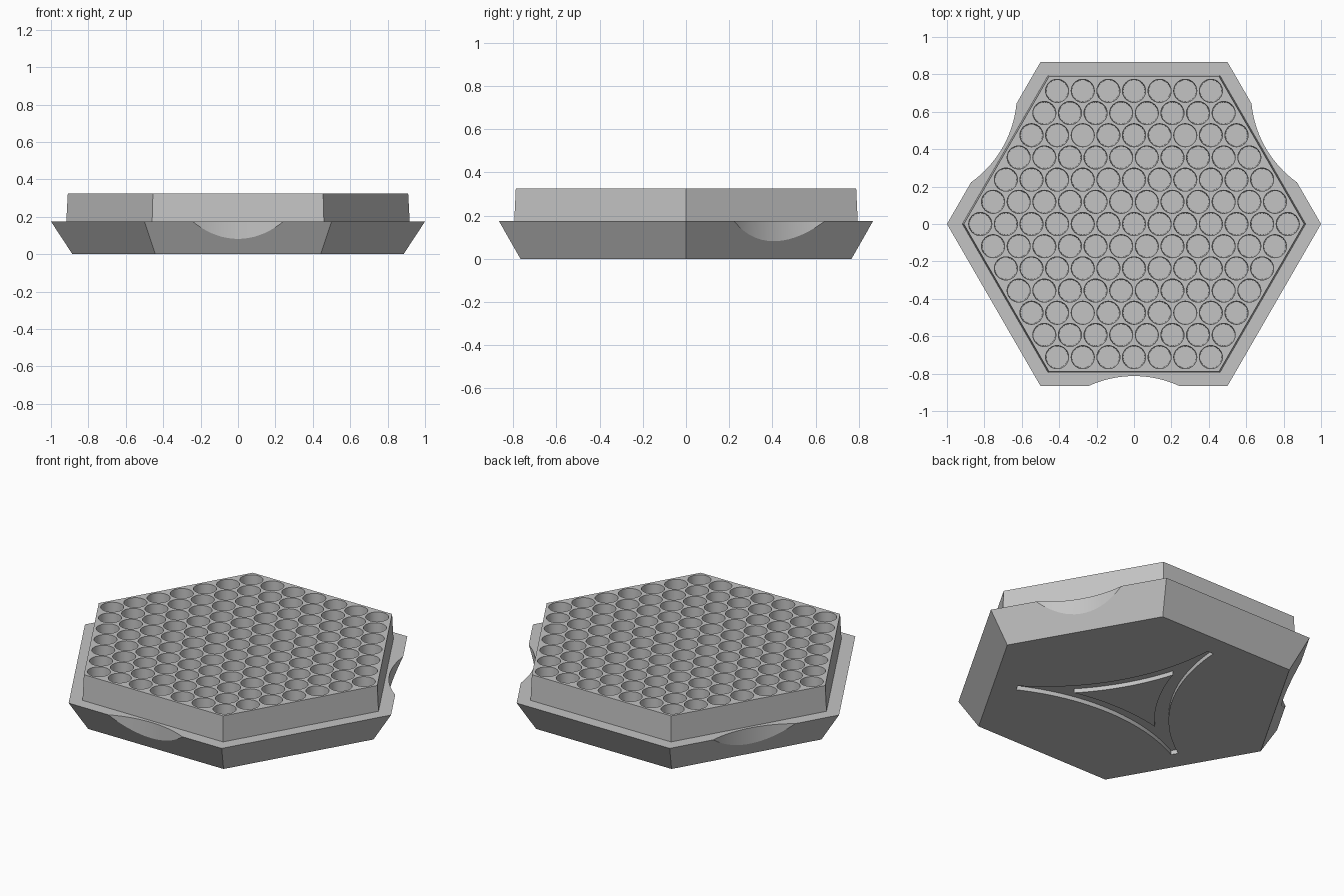
import bpy, bmesh
from math import sin, cos, pi, radians, asin, acos
from mathutils import Matrix, Vector

if "Cube" in bpy.data.objects:
    bpy.data.objects.remove(bpy.data.objects["Cube"], do_unlink=True)

PITCH, RINGS = 0.137, 6            # well spacing and rings around the centre
SIDE_ANGLES = (-90, 30, 150)       # sides carrying finger scoops and groove arcs
ARC_DIST = 1.396                   # distance of scoop and groove arc centres

grey = bpy.data.materials.new("light grey plastic")
grey.use_nodes = True
colour = (0.55, 0.55, 0.55, 1)
grey.diffuse_color = colour
grey.node_tree.nodes["Principled BSDF"].inputs["Base Color"].default_value = colour


def make_object(name, bm):
    bmesh.ops.recalc_face_normals(bm, faces=bm.faces)
    mesh = bpy.data.meshes.new(name)
    bm.to_mesh(mesh)
    bm.free()
    mesh.materials.append(grey)
    obj = bpy.data.objects.new(name, mesh)
    bpy.context.collection.objects.link(obj)
    return obj


def cone(bm, x, y, z0, z1, r0, r1, sides):
    bmesh.ops.create_cone(bm, cap_ends=True, segments=sides, radius1=r0, radius2=r1,
                          depth=z1 - z0, matrix=Matrix.Translation((x, y, (z0 + z1) / 2)))


def cut(target, cutter):
    cutter.hide_render = True
    mod = target.modifiers.new(cutter.name, 'BOOLEAN')
    mod.operation, mod.solver, mod.object = 'DIFFERENCE', 'EXACT', cutter
    bpy.context.view_layer.objects.active = target
    bpy.ops.object.modifier_apply(modifier=mod.name)
    bpy.data.objects.remove(cutter, do_unlink=True)


# Hexagonal body: flared foot, ledge, slightly drafted upper block
bm = bmesh.new()
loops = [[bm.verts.new((r * cos(k * pi / 3), r * sin(k * pi / 3), z)) for k in range(6)]
         for r, z in ((0.885, 0), (1.0, 0.175), (0.918, 0.175), (0.91, 0.325))]
for low, high in zip(loops, loops[1:]):
    for k in range(6):
        j = (k + 1) % 6
        bm.faces.new((low[k], low[j], high[j], high[k]))
bm.faces.new(loops[0])
bm.faces.new(loops[-1])
body = make_object("hexagonal_tray", bm)

# Finger scoops in three alternate sides of the foot
bm = bmesh.new()
for deg in SIDE_ANGLES:
    a = radians(deg)
    cone(bm, ARC_DIST * cos(a), ARC_DIST * sin(a), -0.1, 0.25, 0.583, 0.583, 128)
cut(body, make_object("scoop_cutter", bm))

# Tapered round wells in a hexagonal pattern
bm = bmesh.new()
for q in range(-RINGS, RINGS + 1):
    for r in range(-RINGS, RINGS + 1):
        if abs(q + r) <= RINGS:
            cone(bm, PITCH * (q + r / 2), PITCH * r * sin(pi / 3),
                 0.09, 0.345, 0.058, 0.0623, 32)
cut(body, make_object("well_cutter", bm))

# Shallow underside groove: three-pointed ring bounded by concave arcs
bm = bmesh.new()
R_OUT, R_IN, STEPS = 1.19, 1.265, 24
span_out = pi / 6 - asin(0.062 / R_OUT)
span_in = pi / 6 - acos(ARC_DIST * sin(pi / 3) / R_IN)


def arc_point(side, radius, angle):
    a = radians(side)
    centre = Vector((cos(a), sin(a), 0)) * ARC_DIST
    b = a + pi + angle
    return bm.verts.new(centre + Vector((cos(b), sin(b), 0)) * radius - Vector((0, 0, 0.03)))


arcs = []
for deg in SIDE_ANGLES:
    steps = [2 * i / STEPS - 1 for i in range(STEPS + 1)]
    outer = [arc_point(deg, R_OUT, t * span_out) for t in steps]
    inner = [arc_point(deg, R_IN, t * span_in) for t in steps]
    for i in range(STEPS):
        bm.faces.new((outer[i], outer[i + 1], inner[i + 1], inner[i]))
    arcs.append((outer, inner))
for k in range(3):                 # close the blunt points
    this, following = arcs[k], arcs[(k + 1) % 3]
    bm.faces.new((this[0][0], this[1][0], following[0][-1]))
bmesh.ops.remove_doubles(bm, verts=bm.verts, dist=0.0005)
extruded = bmesh.ops.extrude_face_region(bm, geom=bm.faces[:], use_keep_orig=True)
bmesh.ops.translate(bm, vec=(0, 0, 0.055),
                    verts=[g for g in extruded["geom"] if isinstance(g, bmesh.types.BMVert)])
cut(body, make_object("groove_cutter", bm))

# Smooth round walls, crisp edges
bpy.ops.object.select_all(action='DESELECT')
body.select_set(True)
bpy.context.view_layer.objects.active = body
bpy.ops.object.shade_smooth_by_angle(angle=radians(25))
